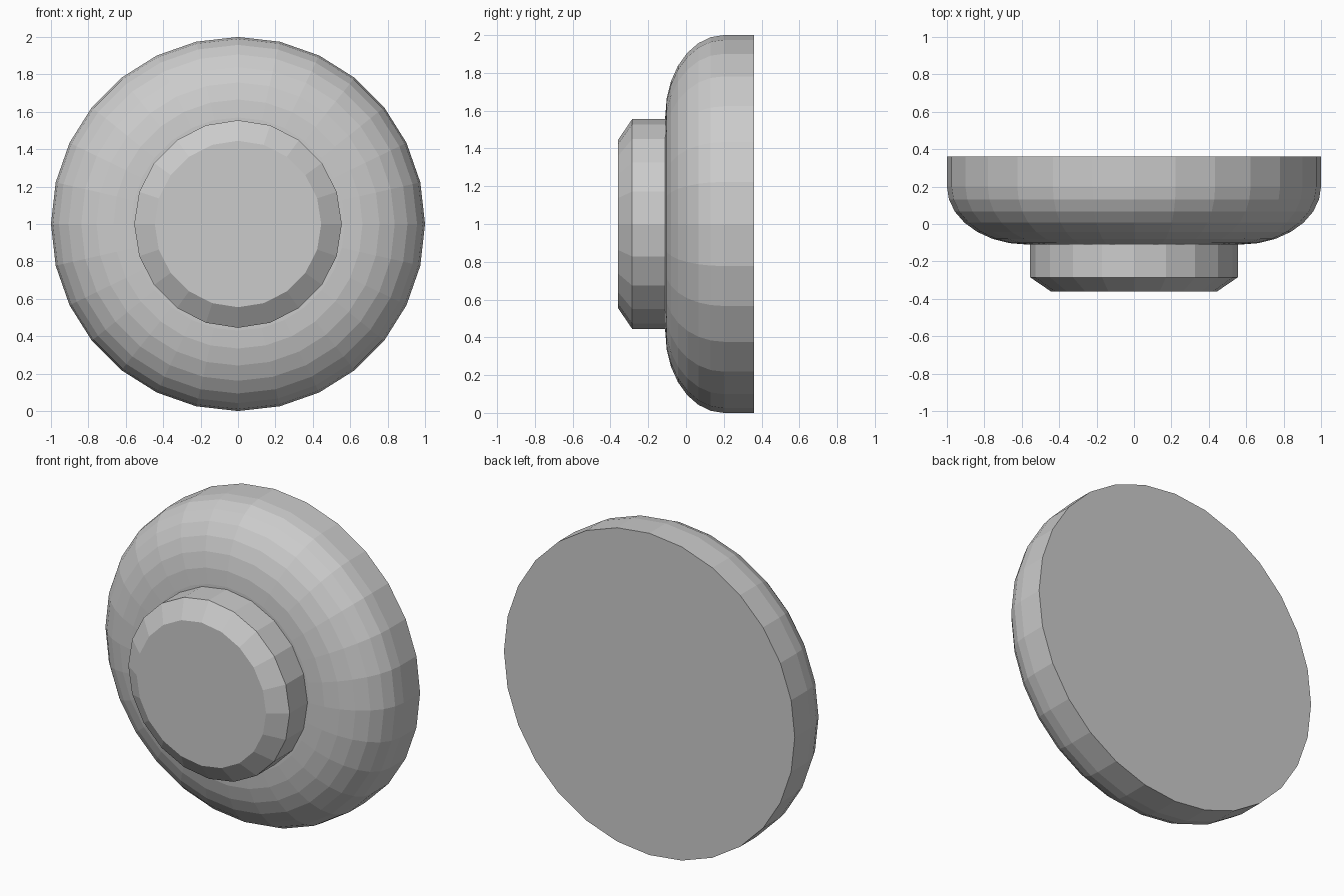
import bpy, bmesh, math

if "Cube" in bpy.data.objects:
    bpy.data.objects.remove(bpy.data.objects["Cube"])


def lathe(name, profile, sides):
    """Closed solid turned around the y axis, profile = (radius, y) from back to front."""
    bm = bmesh.new()
    rings = []
    for r, y in profile:
        rings.append([bm.verts.new((r * math.sin(2 * math.pi * i / sides), y,
                                    1 + r * math.cos(2 * math.pi * i / sides)))
                      for i in range(sides)])
    for a, b in zip(rings, rings[1:]):
        for i in range(sides):
            j = (i + 1) % sides
            bm.faces.new((a[i], a[j], b[j], b[i]))
    bm.faces.new(rings[0])
    bm.faces.new(rings[-1])
    bmesh.ops.recalc_face_normals(bm, faces=bm.faces[:])
    mesh = bpy.data.meshes.new(name)
    bm.to_mesh(mesh)
    bm.free()
    obj = bpy.data.objects.new(name, mesh)
    bpy.context.collection.objects.link(obj)
    return obj


# Broad disc: straight rim at the back, rounded shoulder toward the front
STEPS = 7
shoulder = [(0.57 + 0.43 * math.cos(math.pi / 2 * k / STEPS),
             0.20 - 0.31 * math.sin(math.pi / 2 * k / STEPS)) for k in range(STEPS + 1)]
lathe("rounded_base", [(1.0, 0.36)] + shoulder, 28)

# Raised button with a chamfered front edge
lathe("front_button", [(0.555, -0.10), (0.555, -0.285), (0.445, -0.36)], 20)
